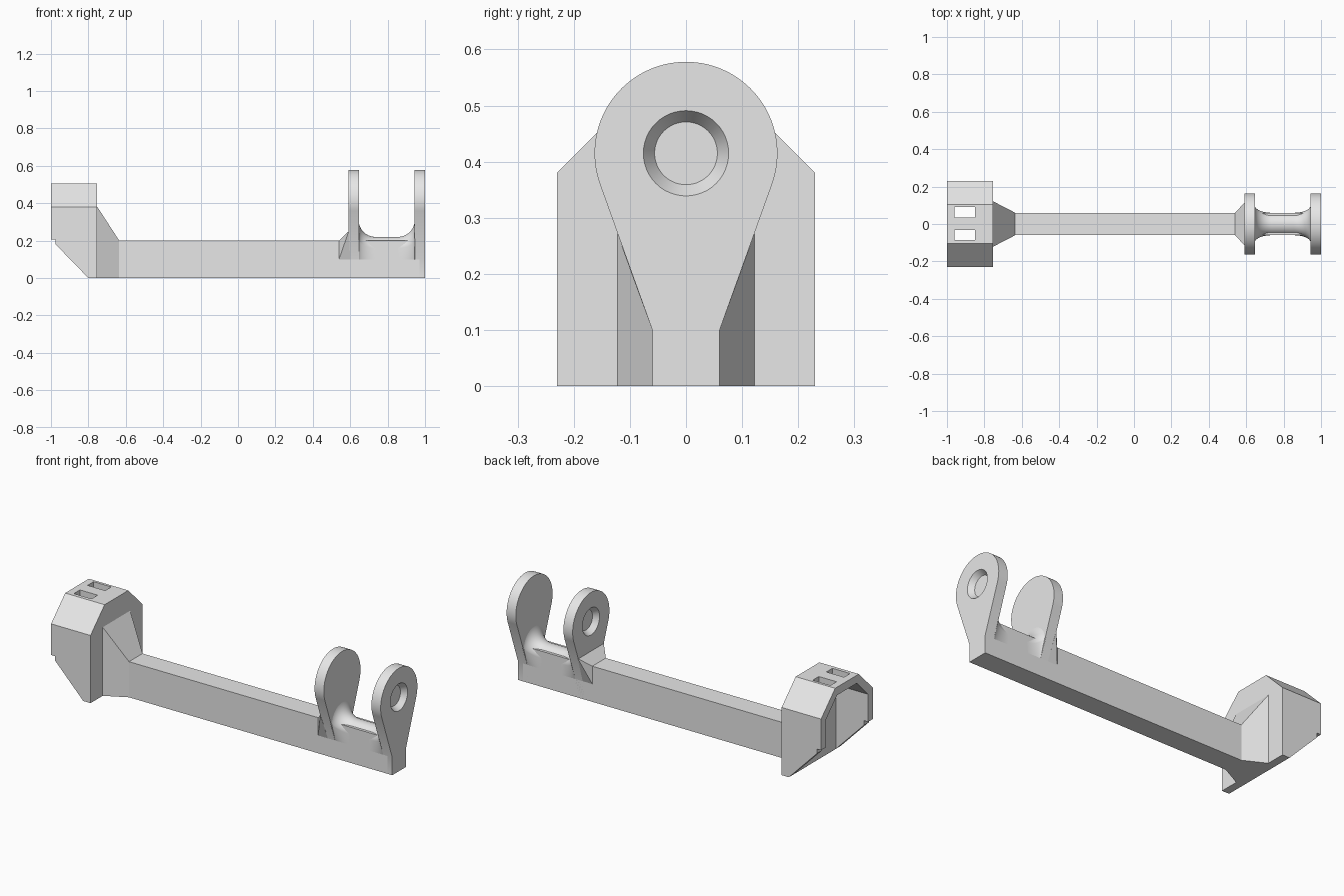
import bpy, bmesh, math
from mathutils import Vector

cube = bpy.data.objects.get("Cube")
if cube:
    bpy.data.objects.remove(cube, do_unlink=True)

grey = bpy.data.materials.new("plain_grey")
grey.use_nodes = True
grey.diffuse_color = (0.8, 0.8, 0.8, 1)
grey.node_tree.nodes["Principled BSDF"].inputs["Base Color"].default_value = (0.8, 0.8, 0.8, 1)


def finish(name, bm):
    bmesh.ops.recalc_face_normals(bm, faces=bm.faces)
    mesh = bpy.data.meshes.new(name)
    bm.to_mesh(mesh)
    bm.free()
    mesh.materials.append(grey)
    obj = bpy.data.objects.new(name, mesh)
    bpy.context.collection.objects.link(obj)
    return obj


def loft(name, rings):
    """Closed solid skinned through rings that have equal point counts."""
    bm = bmesh.new()
    loops = [[bm.verts.new(p) for p in ring] for ring in rings]
    n = len(loops[0])
    for a, b in zip(loops, loops[1:]):
        for i in range(n):
            j = (i + 1) % n
            bm.faces.new((a[i], a[j], b[j], b[i]))
    bm.faces.new(loops[0])
    bm.faces.new(loops[-1])
    return finish(name, bm)


def along_x(name, profile, x0, x1):
    return loft(name, [[(x, y, z) for y, z in profile] for x in (x0, x1)])


def box(name, x0, x1, y0, y1, z0, z1):
    return along_x(name, [(y0, z0), (y1, z0), (y1, z1), (y0, z1)], x0, x1)


def hull(name, points):
    bm = bmesh.new()
    for p in points:
        bm.verts.new(p)
    bmesh.ops.convex_hull(bm, input=bm.verts)
    bmesh.ops.dissolve_limit(bm, angle_limit=0.01, verts=bm.verts, edges=bm.edges)
    return finish(name, bm)


def cut(obj, cutters):
    for c in cutters:
        mod = obj.modifiers.new("cut", 'BOOLEAN')
        mod.operation = 'DIFFERENCE'
        mod.solver = 'EXACT'
        mod.object = c
    bpy.context.view_layer.update()
    graph = bpy.context.evaluated_depsgraph_get()
    mesh = bpy.data.meshes.new_from_object(obj.evaluated_get(graph))
    obj.modifiers.clear()
    obj.data = mesh
    for c in cutters:
        bpy.data.objects.remove(c, do_unlink=True)


def smooth(obj, degrees=35):
    bpy.ops.object.select_all(action='DESELECT')
    obj.select_set(True)
    bpy.context.view_layer.objects.active = obj
    bpy.ops.object.shade_smooth_by_angle(angle=math.radians(degrees))


def mirrored(half):
    return half + [(-y, z) for y, z in reversed(half)]


# Hollow head block, open at the end and below the slanted cut
head = along_x("head_block", mirrored([(0.23, 0), (0.23, 0.38), (0.105, 0.505)]), -1, -0.755)
cavity = along_x("cavity_cutter", mirrored([(0.187, -0.1), (0.187, 0.36), (0.088, 0.46)]), -1.1, -0.802)
slant_side = [(-1.1, 0.205), (-0.975, 0.205), (-0.975, 0.18), (-0.8, 0), (-0.8, -0.1), (-1.1, -0.1)]
slant = loft("slant_cutter", [[(x, y, z) for x, z in slant_side] for y in (-0.3, 0.3)])
slots = [box("slot_cutter", -0.96, -0.85, y, y + 0.054, 0.4, 0.6) for y in (-0.085, 0.036)]
cut(head, [cavity, slant] + slots)

# Tapered gusset joining head and bar
gusset = []
for s in (1, -1):
    gusset += [(-0.755, 0.122 * s, 0), (-0.755, 0.122 * s, 0.385),
               (-0.69, 0.06 * s, 0), (-0.69, 0.06 * s, 0.285),
               (-0.635, 0.06 * s, 0), (-0.635, 0.06 * s, 0.2)]
hull("gusset", gusset)

# Long bar
box("bar", -0.76, 0.97, -0.06, 0.06, 0, 0.2)

# Pair of lugs, each with a blind countersunk pocket on its outer face
CZ, R = 0.415, 0.163
foot = Vector((0.06, 0.1))
gap = foot - Vector((0, CZ))
start = math.atan2(gap.y, gap.x) + math.acos(R / gap.length)
STEPS = 64
arc = [start + (math.pi - 2 * start) * i / STEPS for i in range(STEPS + 1)]
lug_profile = ([(0.06, 0), tuple(foot)]
               + [(R * math.cos(a), CZ + R * math.sin(a)) for a in arc]
               + [(-0.06, 0.1), (-0.06, 0)])


def circle(x, r):
    return [(x, r * math.cos(2 * math.pi * i / 48), CZ + r * math.sin(2 * math.pi * i / 48))
            for i in range(48)]


for name, x0, x1, face, inward in (("inner_lug", 0.59, 0.647, 0.59, 1),
                                   ("outer_lug", 0.943, 1, 1, -1)):
    lug = along_x(name, lug_profile, x0, x1)
    pocket = loft("pocket_cutter", [circle(face - 0.01 * inward, 0.076),
                                    circle(face, 0.076),
                                    circle(face + 0.03 * inward, 0.056)])
    cut(lug, [pocket])
    smooth(lug, 20)

# Chamfered brace behind the inner lug
brace = []
for s in (1, -1):
    brace += [(0.54, 0.06 * s, 0.1), (0.54, 0.06 * s, 0.2),
              (0.6, 0.06 * s, 0.1), (0.592, 0.115 * s, 0.25)]
hull("lug_brace", brace)

# Filleted saddle between the lugs
FR = 0.09
flare = [(FR * (1 - math.cos(t)), FR * (1 - math.sin(t)))
         for t in [math.pi / 2 * i / 16 for i in range(17)]]
stations = [(0.645 + d, f) for d, f in flare] + [(0.945 - d, f) for d, f in reversed(flare)]
rings = []
for x, f in stations:
    r, zc = 0.06 + 0.45 * f, 0.16 + 0.55 * f
    crown = [(r * math.cos(math.pi * i / 32), zc + r * math.sin(math.pi * i / 32))
             for i in range(33)]
    rings.append([(x, y, z) for y, z in [(0.06, 0.1)] + crown + [(-0.06, 0.1)]])
saddle = loft("saddle", rings)
smooth(saddle, 40)
